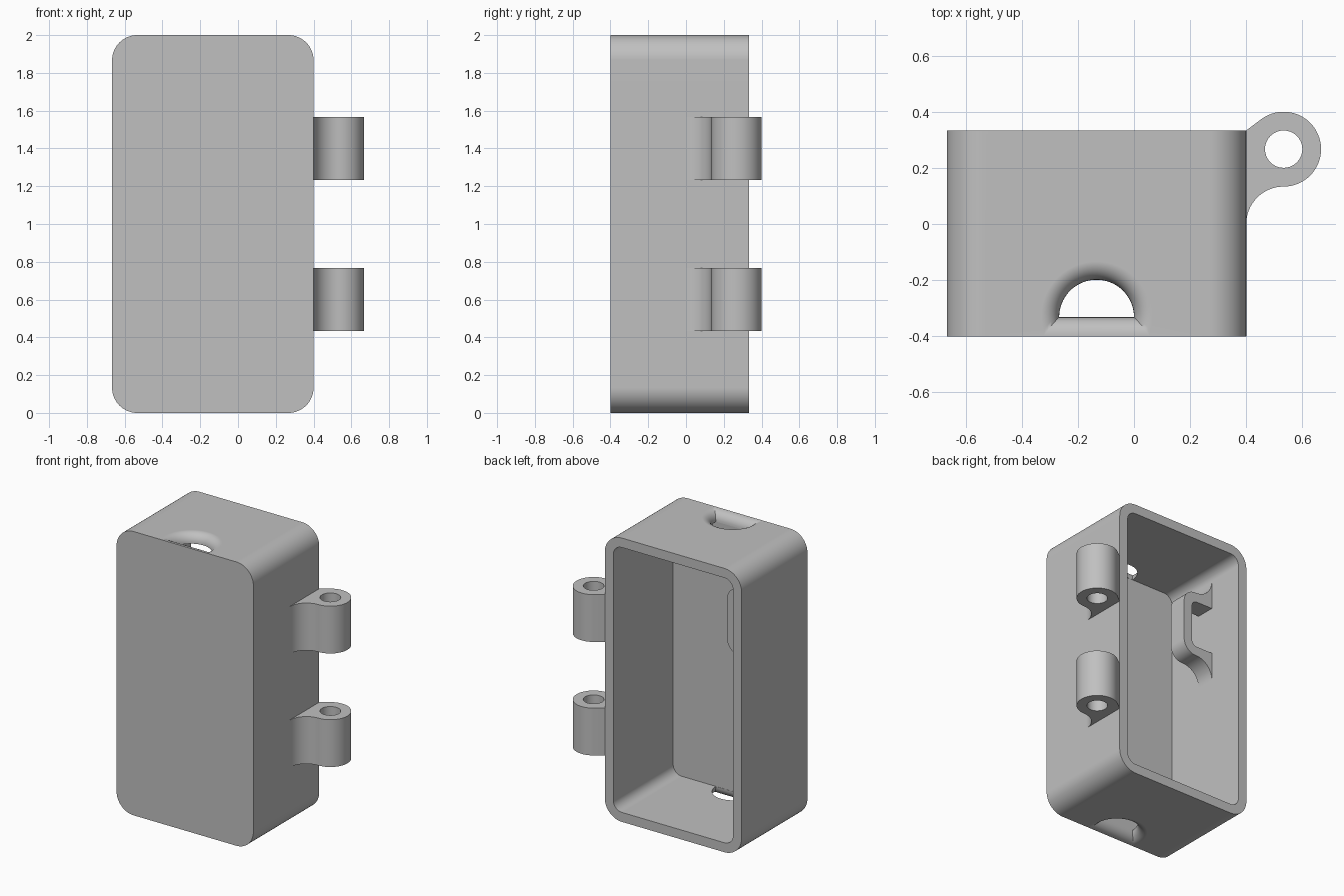
import bpy, bmesh, math
from mathutils import Vector

cube = bpy.data.objects.get("Cube")
if cube:
    bpy.data.objects.remove(cube, do_unlink=True)

U = 1 / 15          # base unit: one wall thickness
GREY = (0.53, 0.53, 0.53, 1)
grey = bpy.data.materials.new("plain grey")
grey.use_nodes = True
grey.diffuse_color = GREY
grey.node_tree.nodes["Principled BSDF"].inputs["Base Color"].default_value = GREY


def arc(cx, cy, r, start, end, steps=16):
    angles = [math.radians(start + (end - start) * i / steps) for i in range(steps + 1)]
    return [(cx + r * math.cos(a), cy + r * math.sin(a)) for a in angles]


def rounded_rect(x0, x1, z0, z1, r):
    return (arc(x1 - r, z1 - r, r, 0, 90) + arc(x0 + r, z1 - r, r, 90, 180)
            + arc(x0 + r, z0 + r, r, 180, 270) + arc(x1 - r, z0 + r, r, 270, 360))


def loft(name, rings):
    """Closed solid through rings of equal point count."""
    bm = bmesh.new()
    rows = [[bm.verts.new(p) for p in ring] for ring in rings]
    n = len(rows[0])
    for a, b in zip(rows, rows[1:]):
        for i in range(n):
            bm.faces.new((a[i], a[(i + 1) % n], b[(i + 1) % n], b[i]))
    bm.faces.new(rows[0])
    bm.faces.new(rows[-1])
    bmesh.ops.recalc_face_normals(bm, faces=bm.faces)
    mesh = bpy.data.meshes.new(name)
    bm.to_mesh(mesh)
    bm.free()
    mesh.materials.append(grey)
    obj = bpy.data.objects.new(name, mesh)
    bpy.context.collection.objects.link(obj)
    return obj


def prism_y(name, pts, y0, y1):
    return loft(name, [[(x, y, z) for x, z in pts] for y in (y0, y1)])


def prism_z(name, pts, z0, z1):
    return loft(name, [[(x, y, z) for x, y in pts] for z in (z0, z1)])


def activate(obj):
    bpy.ops.object.select_all(action='DESELECT')
    obj.select_set(True)
    bpy.context.view_layer.objects.active = obj


def cut(obj, cutter):
    mod = obj.modifiers.new("cut", 'BOOLEAN')
    mod.operation, mod.solver, mod.object = 'DIFFERENCE', 'EXACT', cutter
    activate(obj)
    bpy.ops.object.modifier_apply(modifier=mod.name)
    bpy.data.objects.remove(cutter, do_unlink=True)


def finish(obj):
    activate(obj)
    bpy.ops.object.shade_smooth_by_angle(angle=math.radians(30))
    mod = obj.modifiers.new("flat normals", 'WEIGHTED_NORMAL')
    mod.keep_sharp = True


# Case: rounded box, open at the back
case = prism_y("case", rounded_rect(-10 * U, 6 * U, 0, 2, 2 * U), -6 * U, 5 * U)
cut(case, prism_y("cavity", rounded_rect(-9 * U, 5 * U, U, 2 - U, U), -5 * U, 6 * U))


# Cable openings: half-round holes with a rounded outer lip, top and bottom
def opening_ring(flare, z):
    r = 2 * U + flare
    a = math.degrees(math.asin(flare / r))
    return [(x, y, z) for x, y in arc(-2 * U, -0.332, r, -a, 180 + a, 40)]


STEPS = 8
for upper in (True, False):
    levels = [(0, 2.5 * U)]
    for i in range(STEPS + 1):
        t = math.pi / 2 * i / STEPS
        levels.append((0.98 * U * (1 - math.cos(t)), U * (1 - math.sin(t))))
    levels.append((0.98 * U, -U))
    cut(case, loft("opening", [opening_ring(f, 2 - d if upper else d) for f, d in levels]))
finish(case)

# Hinge knuckles on the left side, with a concave web back to the wall
hx, hy, hr = 8 * U, 4 * U, 2 * U
web = arc(hx, 0, hr, 180, 90)
barrel = arc(hx, hy, hr, -90, 126.87, 40)
knuckle = web + barrel[1:] + [(6 * U, 5 * U), (5.8 * U, 5 * U), (5.8 * U, 0)]
for label, z in (("lower", 6.5 * U), ("upper", 18.5 * U)):
    hinge = prism_z(label + "_hinge_knuckle", knuckle, z, z + 5 * U)
    cut(hinge, prism_z("pin_hole", arc(hx, hy, U, 0, 348.75, 31), z - U, z + 6 * U))
    finish(hinge)

# Inner loop on the right wall: flared feet, rounded corners, slot through it
wall, mid, tip = -9 * U, 22.5 * U, -5.5 * U


def half_loop():
    """Upper half outline as (x, height above the middle), from wall to tip to slot."""
    foot = arc(wall + 2 * U, 5.5 * U, 2 * U, 180, 270)
    corner = arc(tip - 1.4 * U, 2.1 * U, 1.4 * U, 90, 0)
    inside = arc(tip - 1.6 * U, 1.9 * U, 0.6 * U, 0, 90, 8)
    return foot + corner, inside + [(wall, 2.5 * U)]


outer, inner = half_loop()
back = wall - 0.2 * U
top = [(back, 5.5 * U)] + outer
slot = inner + [(back, 2.5 * U)]
outline = (top + [(x, -h) for x, h in reversed(top)]
           + [(x, -h) for x, h in reversed(slot)] + slot)
loop = prism_y("inner_loop", [(x, mid + h) for x, h in outline], -U, U)
finish(loop)
